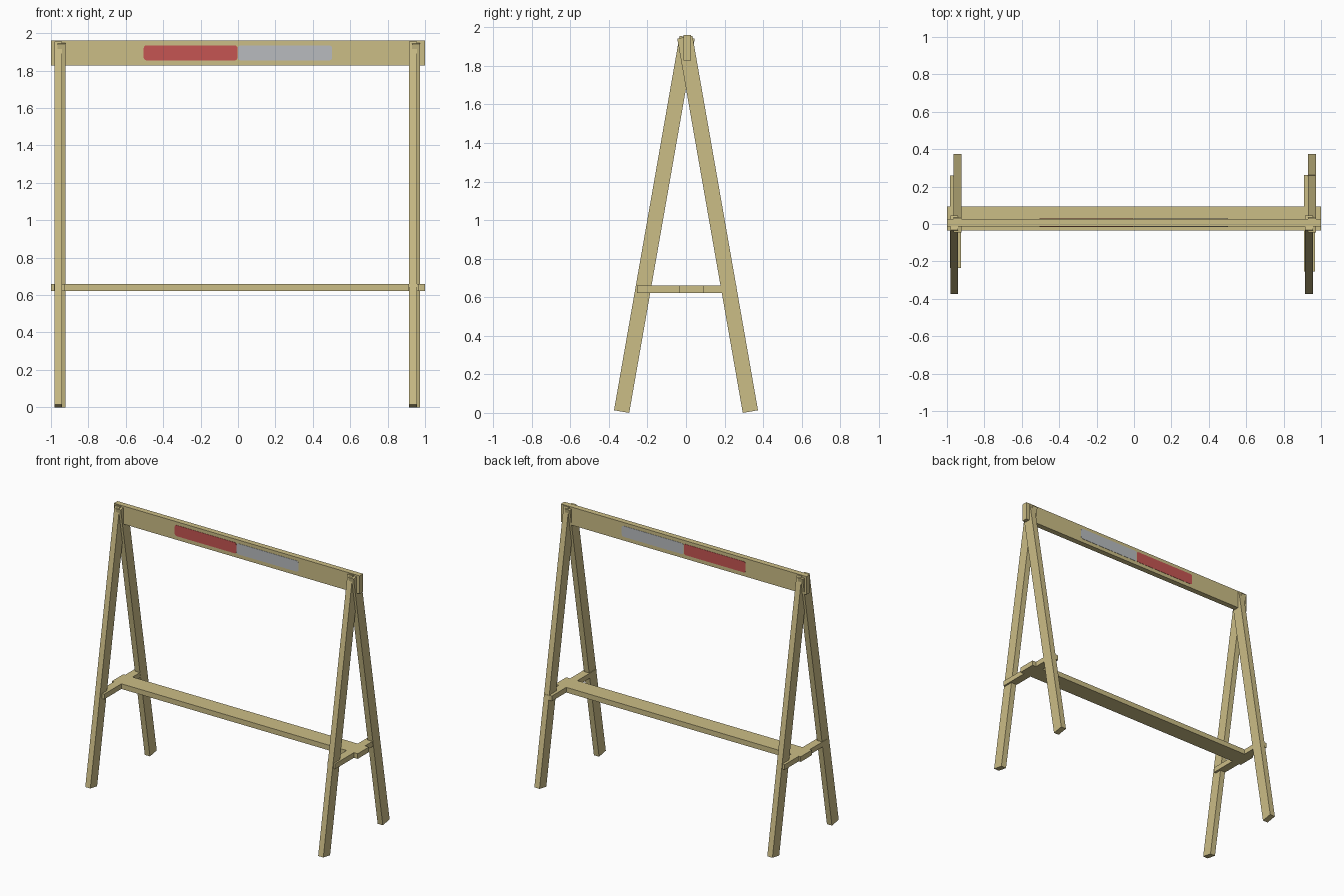
import bpy, bmesh, math
from mathutils import Matrix

if "Cube" in bpy.data.objects:
    bpy.data.objects.remove(bpy.data.objects["Cube"])


def material(name, rgb):
    m = bpy.data.materials.new(name)
    m.diffuse_color = (*rgb, 1)
    m.use_nodes = True
    m.node_tree.nodes["Principled BSDF"].inputs["Base Color"].default_value = m.diffuse_color
    return m


WOOD = material("pale_wood", (0.60, 0.51, 0.24))
RED = material("red_reflector", (0.56, 0.09, 0.085))
GREY = material("grey_reflector", (0.48, 0.50, 0.52))


def add_object(name, bm, mat):
    bmesh.ops.recalc_face_normals(bm, faces=bm.faces)
    mesh = bpy.data.meshes.new(name)
    bm.to_mesh(mesh)
    bm.free()
    mesh.materials.append(mat)
    ob = bpy.data.objects.new(name, mesh)
    bpy.context.collection.objects.link(ob)
    return ob


def board(name, x, y, z, mat=WOOD):
    """Box spanning the given (min, max) ranges."""
    bm = bmesh.new()
    size = [b - a for a, b in (x, y, z)]
    mid = [(a + b) / 2 for a, b in (x, y, z)]
    bmesh.ops.create_cube(bm, size=1, matrix=Matrix.Translation(mid) @ Matrix.Diagonal((*size, 1)))
    return add_object(name, bm, mat)


def leg(name, x, side):
    """Square-cut board leaning 10 degrees towards the beam; side -1 is front."""
    length, width = 1.972, 0.08
    ob = board(name, (-(x[1] - x[0]) / 2, (x[1] - x[0]) / 2),
               (-width / 2, width / 2), (-length / 2, length / 2))
    ob.location = (sum(x) / 2, side * 0.164, 0.978)
    ob.rotation_euler.x = side * math.radians(9.93)


def reflector(name, x, z, y, mat):
    """Thin plate with rounded corners."""
    bm = bmesh.new()
    t, r = 0.002, 0.014
    corners = [(x[1] - r, z[1] - r), (x[0] + r, z[1] - r), (x[0] + r, z[0] + r), (x[1] - r, z[0] + r)]
    verts = []
    for i, (cx, cz) in enumerate(corners):
        for k in range(5):
            a = math.radians(90 * i + 22.5 * k)
            verts.append(bm.verts.new((cx + r * math.cos(a), y - t, cz + r * math.sin(a))))
    face = bm.faces.new(verts)
    out = bmesh.ops.extrude_face_region(bm, geom=[face])
    bmesh.ops.translate(bm, vec=(0, 2 * t, 0),
                        verts=[g for g in out["geom"] if isinstance(g, bmesh.types.BMVert)])
    add_object(name, bm, mat)


# Top beam and lower stretcher
BEAM_Y = (-0.014, 0.027)
board("top_beam", (-1, 1), BEAM_Y, (1.827, 1.96))
board("lower_stretcher", (-1, 1), (-0.036, 0.094), (0.622, 0.66))

# A-frame ends: crossed legs with a cross bar
leg("front_left_leg", (-0.982, -0.941), -1)
leg("back_left_leg", (-0.965, -0.923), 1)
leg("front_right_leg", (0.914, 0.956), -1)
leg("back_right_leg", (0.931, 0.973), 1)
board("left_cross_bar", (-0.984, -0.924), (-0.235, 0.258), (0.622, 0.66))
board("right_cross_bar", (0.909, 0.969), (-0.255, 0.262), (0.622, 0.66))

# Reflector plates on both faces of the beam
for face, y in zip(("front", "back"), BEAM_Y):
    reflector(face + "_red_reflector", (-0.504, -0.003), (1.855, 1.935), y, RED)
    reflector(face + "_grey_reflector", (0.0, 0.503), (1.855, 1.935), y, GREY)
